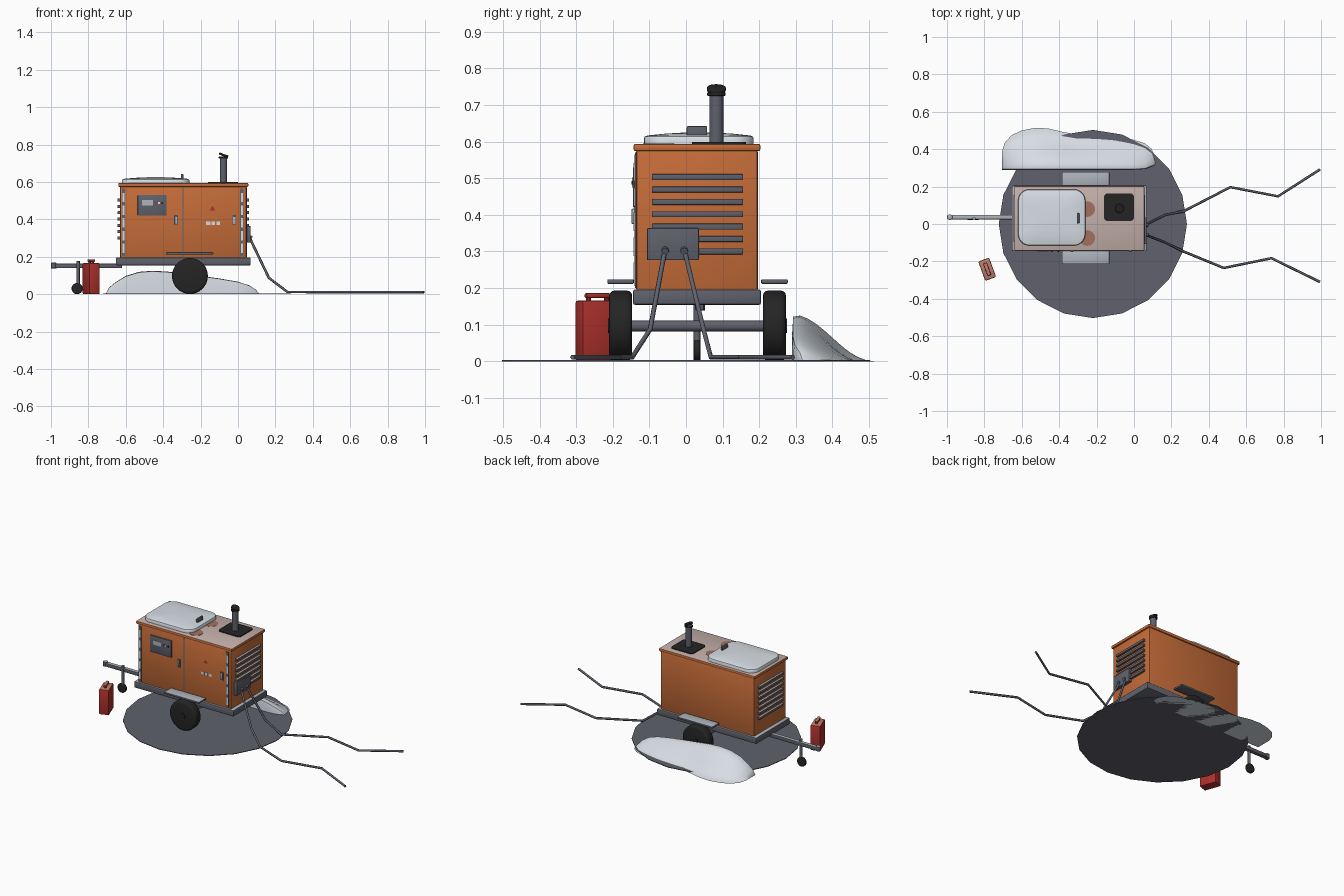
import bpy, bmesh, math
from mathutils import Vector, Matrix

if "Cube" in bpy.data.objects:
    bpy.data.objects.remove(bpy.data.objects["Cube"])


def mat(name, r, g, b):
    m = bpy.data.materials.new(name)
    m.diffuse_color = (r, g, b, 1)
    m.use_nodes = True
    m.node_tree.nodes["Principled BSDF"].inputs["Base Color"].default_value = m.diffuse_color
    return m


ORANGE = mat("orange paint", 0.56, 0.15, 0.04)
STEEL = mat("dark steel", 0.115, 0.12, 0.15)
BLACK = mat("black rubber", 0.018, 0.018, 0.018)
SNOW = mat("snow", 0.68, 0.73, 0.78)
DUSTED = mat("snow dusted roof", 0.56, 0.44, 0.41)
FROST = mat("frosted steel", 0.42, 0.46, 0.50)
RED = mat("red paint", 0.42, 0.03, 0.025)
DUSTRED = mat("dusted red", 0.52, 0.20, 0.15)
BARE = mat("thin dusted paint", 0.36, 0.16, 0.11)


def finish(name, bm, mats, smooth=True):
    """Turn a bmesh into an object; upward faces use the second material."""
    bmesh.ops.recalc_face_normals(bm, faces=bm.faces)
    if len(mats) > 1:
        for f in bm.faces:
            f.material_index = 1 if f.normal.z > 0.8 else 0
    me = bpy.data.meshes.new(name)
    bm.to_mesh(me)
    bm.free()
    ob = bpy.data.objects.new(name, me)
    bpy.context.collection.objects.link(ob)
    for m in mats:
        me.materials.append(m)
    if smooth:
        bpy.ops.object.select_all(action='DESELECT')
        ob.select_set(True)
        bpy.context.view_layer.objects.active = ob
        bpy.ops.object.shade_smooth_by_angle(angle=math.radians(35))
    return ob


def box(name, lo, hi, mats, bevel=0.0, rot=0.0):
    bm = bmesh.new()
    lo, hi = Vector(lo), Vector(hi)
    c, s = (lo + hi) / 2, hi - lo
    bmesh.ops.create_cube(bm, size=1)
    bmesh.ops.scale(bm, vec=s, verts=bm.verts)
    if bevel:
        bmesh.ops.bevel(bm, geom=bm.edges[:], offset=bevel, segments=2, profile=0.5, affect='EDGES')
    bmesh.ops.transform(bm, matrix=Matrix.Translation(c) @ Matrix.Rotation(rot, 4, 'Z'), verts=bm.verts)
    return finish(name, bm, mats)


def rod(name, a, b, r, mats, seg=16, bevel=0.0):
    bm = bmesh.new()
    a, b = Vector(a), Vector(b)
    d = b - a
    bmesh.ops.create_cone(bm, cap_ends=True, segments=seg, radius1=r, radius2=r, depth=d.length)
    if bevel:
        rim = [e for e in bm.edges if any(len(f.verts) > 4 for f in e.link_faces)]
        bmesh.ops.bevel(bm, geom=rim, offset=bevel, segments=3, profile=0.5, affect='EDGES')
    m = Matrix.Translation((a + b) / 2) @ d.to_track_quat('Z', 'Y').to_matrix().to_4x4()
    bmesh.ops.transform(bm, matrix=m, verts=bm.verts)
    return finish(name, bm, mats)


def loft(name, rings, mats):
    """Skin a list of closed rings, capping both ends."""
    bm = bmesh.new()
    vs = [[bm.verts.new(p) for p in ring] for ring in rings]
    n = len(vs[0])
    for a, b in zip(vs, vs[1:]):
        for i in range(n):
            bm.faces.new((a[i], a[(i + 1) % n], b[(i + 1) % n], b[i]))
    bm.faces.new(vs[0])
    bm.faces.new(vs[-1])
    return finish(name, bm, mats)


def round_rect(cx, cy, hx, hy, r, z, n=6):
    pts = []
    for q, (sx, sy) in enumerate([(1, 1), (-1, 1), (-1, -1), (1, -1)]):
        for k in range(n + 1):
            a = math.radians(90 * (q + k / n))
            pts.append((cx + sx * (hx - r) + r * math.cos(a), cy + sy * (hy - r) + r * math.sin(a), z))
    return pts


# ground disc
bm = bmesh.new()
bmesh.ops.create_cone(bm, cap_ends=True, segments=20, radius1=0.503, radius2=0.503, depth=0.004)
bmesh.ops.rotate(bm, verts=bm.verts, matrix=Matrix.Rotation(math.radians(90), 3, 'Z'))
bmesh.ops.translate(bm, verts=bm.verts, vec=(-0.22, 0, 0.002))
finish("ground_disc", bm, [STEEL], False)

# housing, roof and chassis
box("housing", (-0.631, -0.137, 0.19), (0.047, 0.197, 0.58), [ORANGE], 0.01)
box("roof", (-0.64, -0.143, 0.574), (0.055, 0.203, 0.594), [ORANGE, DUSTED], 0.005)
box("chassis", (-0.653, -0.145, 0.154), (0.068, 0.205, 0.196), [STEEL, FROST], 0.006)

# wheels, hubs, fenders and axle
rod("axle", (-0.257, -0.2, 0.096), (-0.257, 0.26, 0.096), 0.015, [STEEL])
for tag, y0, out in (("front", -0.21, -1), ("back", 0.21, 1)):
    y1 = y0 + 0.063
    rod(tag + "_wheel", (-0.257, y0, 0.097), (-0.257, y1, 0.097), 0.096, [BLACK], 32, 0.014)
    ye = y0 if out < 0 else y1
    rod(tag + "_hub", (-0.257, ye - 0.003, 0.097), (-0.257, ye + 0.003, 0.097), 0.02, [BLACK])
    box(tag + "_fender", (-0.385, y0 - 0.005, 0.211), (-0.132, y1 + 0.005, 0.224), [STEEL, FROST], 0.004)

# roof snow, lifting lug and thin paint patches beside the snow
cx, cy, hx, hy = -0.44, 0.035, 0.18, 0.15
loft("roof_snow", [round_rect(cx, cy, hx * s, hy * s, 0.06 * s, z) for s, z in
     ((1, 0.592), (1, 0.609), (0.985, 0.614), (0.93, 0.617), (0.6, 0.622), (0.25, 0.625))], [SNOW])
box("lifting_lug", (-0.306, 0.002, 0.61), (-0.292, 0.058, 0.643), [STEEL], 0.004)
for y in (-0.075, 0.08):
    rod("paint_patch", (-0.25, y, 0.592), (-0.25, y, 0.5955), 0.042, [BARE])

# exhaust plate, stack and tilted rain cap
loft("exhaust_plate", [round_rect(-0.08, 0.09, 0.08, 0.074, 0.02, z) for z in (0.592, 0.599)], [BLACK])
rod("exhaust_stack", (-0.078, 0.083, 0.594), (-0.078, 0.083, 0.735), 0.019, [STEEL], 20)
rod("exhaust_collar", (-0.078, 0.083, 0.725), (-0.078, 0.083, 0.735), 0.025, [BLACK], 20, 0.002)
rod("exhaust_cap", (-0.079, 0.083, 0.738), (-0.075, 0.083, 0.749), 0.026, [BLACK], 20, 0.003)

# louvres on both ends
for tag, x0, x1 in (("right", 0.04, 0.06), ("left", -0.644, -0.624)):
    for i in range(7):
        z = 0.503 - i * 0.0338
        box(tag + "_louvre", (x0, -0.093, z - 0.008), (x1, 0.156, z + 0.008), [STEEL, FROST], 0.002)

# front face: corner reflectors, door seam, handles
F = -0.137
for x in (-0.612, 0.021):
    box("corner_strip", (x - 0.009, F - 0.004, 0.205), (x + 0.009, F + 0.01, 0.565), [STEEL])
    for i in range(5):
        z = 0.22 + i * 0.068
        box("reflector", (x - 0.005, F - 0.006, z), (x + 0.005, F, z + 0.05), [SNOW])
box("door_seam", (-0.297, F - 0.002, 0.2), (-0.292, F + 0.002, 0.57), [STEEL])
for x in (-0.332, -0.02):
    box("door_handle", (x - 0.007, F - 0.012, 0.375), (x + 0.007, F, 0.417), [FROST], 0.003)
    box("handle_plate", (x - 0.01, F - 0.003, 0.37), (x + 0.01, F, 0.422), [STEEL])

# control panel
box("control_panel", (-0.536, F - 0.008, 0.42), (-0.382, F + 0.005, 0.53), [STEEL], 0.003)
box("panel_screen", (-0.513, F - 0.010, 0.475), (-0.455, F, 0.502), [FROST])
for i in range(3):
    box("panel_button", (-0.444 + i * 0.017, F - 0.012, 0.483), (-0.434 + i * 0.017, F, 0.493), [(RED, SNOW, BLACK)[i]])

# warning triangle and small pale plates
bm = bmesh.new()
bm.faces.new([bm.verts.new((-0.137 + dx, F - 0.002, z)) for dx, z in ((-0.014, 0.448), (0.014, 0.448), (0, 0.473))])
finish("warning_triangle", bm, [RED], False)
for x0, x1 in ((-0.172, -0.148), (-0.142, -0.122), (-0.116, -0.096)):
    box("label_plate", (x0, F - 0.002, 0.37), (x1, F + 0.002, 0.388), [SNOW])

# outlet box and cables
box("outlet_box", (0.04, -0.107, 0.276), (0.068, 0.035, 0.364), [STEEL], 0.004)
paths = {
    "cable_front": [(0.06, -0.057, 0.306), (0.165, -0.098, 0.087), (0.265, -0.147, 0.011),
                    (0.48, -0.235, 0.011), (0.735, -0.183, 0.011), (0.995, -0.31, 0.011)],
    "cable_back": [(0.06, -0.005, 0.306), (0.165, 0.048, 0.087), (0.265, 0.068, 0.011),
                   (0.515, 0.197, 0.011), (0.77, 0.148, 0.011), (0.995, 0.292, 0.011)]}
for name, pts in paths.items():
    cu = bpy.data.curves.new(name, 'CURVE')
    cu.dimensions, cu.bevel_depth, cu.bevel_resolution, cu.use_fill_caps = '3D', 0.007, 1, True
    sp = cu.splines.new('POLY')
    sp.points.add(len(pts) - 1)
    for p, c in zip(sp.points, pts):
        p.co = (*c, 1)
    cu.materials.append(STEEL)
    ob = bpy.data.objects.new(name, cu)
    bpy.context.collection.objects.link(ob)
    bpy.ops.object.select_all(action='DESELECT')
    ob.select_set(True)
    bpy.context.view_layer.objects.active = ob
    bpy.ops.object.convert(target='MESH')
    rod("cable_plug", (0.06, pts[0][1], 0.306), (0.075, pts[0][1], 0.300), 0.01, [STEEL], 12)

# tow bar, coupling and jockey wheel
box("tow_bar", (-0.985, 0.025, 0.139), (-0.62, 0.049, 0.163), [STEEL, FROST], 0.003)
rod("coupling", (-0.985, 0.037, 0.138), (-0.985, 0.037, 0.168), 0.015, [STEEL, FROST], 16, 0.003)
rod("jockey_leg", (-0.855, 0.03, 0.04), (-0.855, 0.03, 0.178), 0.009, [STEEL, FROST], 12)
rod("jockey_wheel", (-0.86, 0.021, 0.03), (-0.86, 0.039, 0.03), 0.03, [BLACK], 20, 0.004)

# fuel can with handle and cap
can_rot = math.radians(20)
cc = Vector((-0.785, -0.242, 0))
box("fuel_can", cc + Vector((-0.031, -0.055, 0.0)), cc + Vector((0.031, 0.055, 0.166)), [RED, DUSTRED], 0.007, can_rot)
box("can_handle", cc + Vector((-0.01, -0.035, 0.173)), cc + Vector((0.01, 0.035, 0.186)), [RED, DUSTRED], 0.004, can_rot)
for d in (-0.026, 0.026):
    p = cc + Matrix.Rotation(can_rot, 3, 'Z') @ Vector((0, d, 0))
    rod("handle_post", (p.x, p.y, 0.16), (p.x, p.y, 0.178), 0.007, [RED], 10)

# snow drift: sheer front wall, concave back slope (x, outer y, height)
stations = [(-0.705, 0.39, 0.004), (-0.69, 0.435, 0.035), (-0.655, 0.475, 0.065), (-0.6, 0.5, 0.1),
            (-0.53, 0.514, 0.122), (-0.46, 0.511, 0.128), (-0.38, 0.492, 0.124), (-0.3, 0.478, 0.113),
            (-0.2, 0.478, 0.1), (-0.1, 0.47, 0.086), (0.0, 0.45, 0.068), (0.06, 0.43, 0.048),
            (0.095, 0.40, 0.025), (0.113, 0.36, 0.004)]
rings = []
for x, yo, h in stations:
    y0 = 0.29 if x < 0.05 else 0.29 + (x - 0.05) * 0.4
    ring = [(x, y0, 0), (x, y0, h * 0.6), (x, y0 + 0.003, h * 0.95)]
    for k in range(1, 11):
        v = k / 10
        ring.append((x, y0 + (yo - y0) * v, h * (0.5 + 0.5 * math.cos(math.pi * v))))
    rings.append(ring)
loft("snow_drift", rings, [SNOW])
